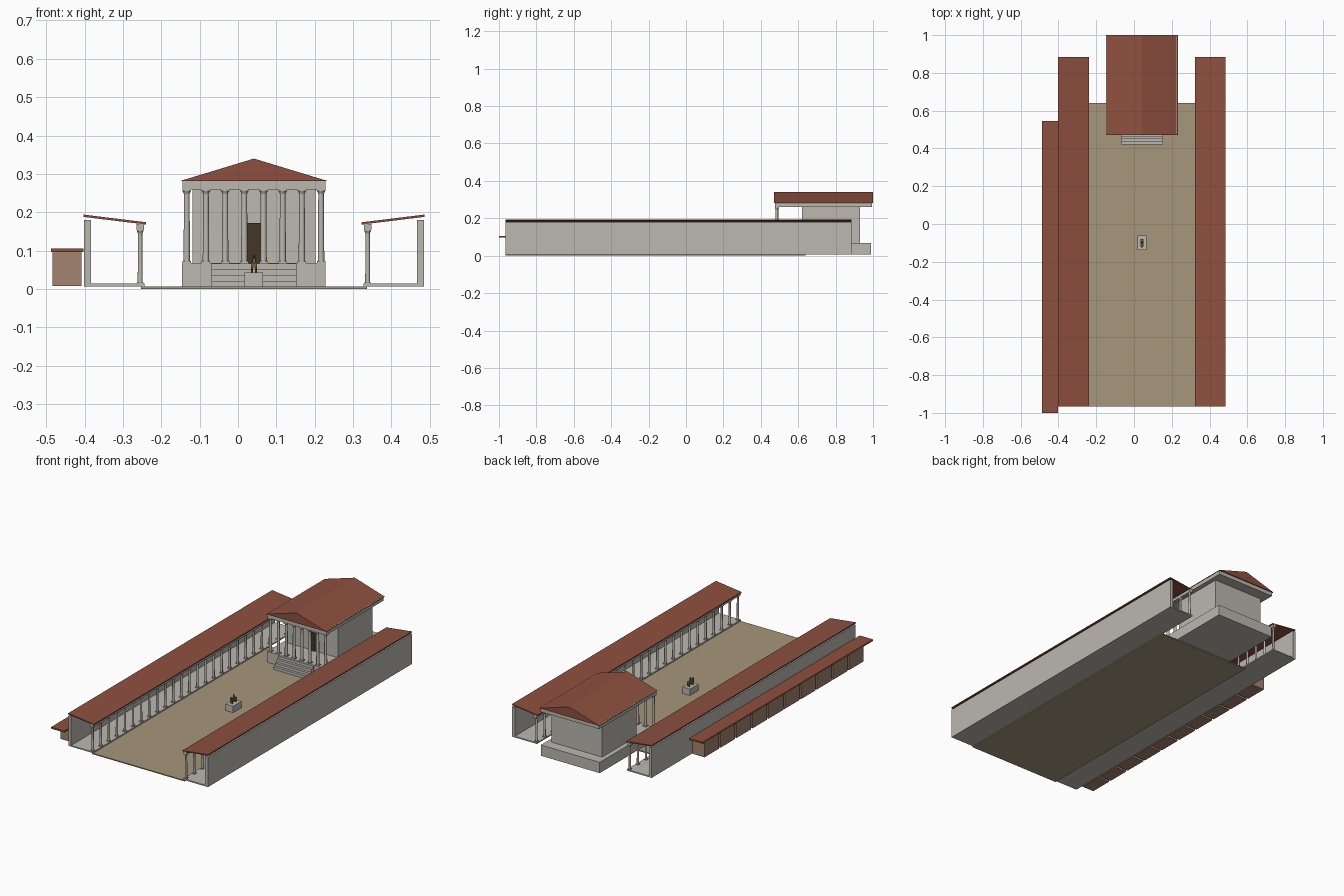
import bpy, bmesh, math
from mathutils import Matrix, Vector

if "Cube" in bpy.data.objects:
    bpy.data.objects.remove(bpy.data.objects["Cube"])

CX = 0.0415  # axis of symmetry of the square and temple


def material(name, rgb):
    m = bpy.data.materials.new(name)
    m.diffuse_color = (*rgb, 1)
    m.use_nodes = True
    m.node_tree.nodes["Principled BSDF"].inputs["Base Color"].default_value = m.diffuse_color
    return m


STONE = material("pale_stone", (0.50, 0.48, 0.43))
TILE = material("roof_tile", (0.27, 0.08, 0.05))
SAND = material("sand_paving", (0.38, 0.31, 0.20))
BRICK = material("shop_brick", (0.36, 0.23, 0.16))
DARK = material("dark_wood", (0.06, 0.035, 0.02))
BRONZE = material("bronze", (0.16, 0.12, 0.05))


def box(bm, x0, x1, y0, y1, z0, z1):
    mat = Matrix.Translation(((x0 + x1) / 2, (y0 + y1) / 2, (z0 + z1) / 2)) \
        @ Matrix.Diagonal((x1 - x0, y1 - y0, z1 - z0, 1))
    bmesh.ops.create_cube(bm, size=1, matrix=mat)


def cone(bm, x, y, z0, z1, r0, r1, sides=12):
    bmesh.ops.create_cone(bm, cap_ends=True, segments=sides, radius1=r0, radius2=r1,
                          depth=z1 - z0, matrix=Matrix.Translation((x, y, (z0 + z1) / 2)))


def column(bm, x, y, z0, z1, r):
    h = r * 1.4
    box(bm, x - r * 1.3, x + r * 1.3, y - r * 1.3, y + r * 1.3, z0, z0 + h * .4)   # plinth
    cone(bm, x, y, z0 + h * .4, z1 - h, r, r * .85)                                # shaft
    cone(bm, x, y, z1 - h, z1 - h * .35, r * .85, r * 1.3)                         # capital
    box(bm, x - r * 1.35, x + r * 1.35, y - r * 1.35, y + r * 1.35, z1 - h * .35, z1)


def extrude_profile(bm, pts, y0, y1):
    # closed x-z profile swept along y
    face = bm.faces.new([bm.verts.new((x, y0, z)) for x, z in pts])
    out = bmesh.ops.extrude_face_region(bm, geom=[face])
    bmesh.ops.translate(bm, vec=(0, y1 - y0, 0),
                        verts=[v for v in out["geom"] if isinstance(v, bmesh.types.BMVert)])


def finish(name, bm, mat, smooth=False):
    bmesh.ops.recalc_face_normals(bm, faces=bm.faces)
    me = bpy.data.meshes.new(name)
    bm.to_mesh(me)
    bm.free()
    me.materials.append(mat)
    ob = bpy.data.objects.new(name, me)
    bpy.context.collection.objects.link(ob)
    if smooth:
        bpy.ops.object.select_all(action='DESELECT')
        ob.select_set(True)
        bpy.context.view_layer.objects.active = ob
        bpy.ops.object.shade_smooth_by_angle(angle=math.radians(35))
    return ob


def boxes(name, mat, *dims):
    bm = bmesh.new()
    for d in dims:
        box(bm, *d)
    return finish(name, bm, mat)


# paved square
boxes("square_paving", SAND, (-0.253, 0.336, -0.965, 0.64, 0, 0.006))

# two mirrored porticoes: s = 1 right, -1 left
Y0, Y1 = -0.965, 0.885
for s, side in ((-1, "left"), (1, "right")):
    def span(a, b):
        return sorted((CX + s * a, CX + s * b))
    boxes(side + "_portico_wall", STONE, (*span(0.425, 0.443), Y0, Y1, 0.008, 0.18))
    boxes(side + "_portico_floor", STONE, (*span(0.285, 0.443), Y0, Y1, 0.007, 0.014))
    boxes(side + "_portico_beam", STONE, (*span(0.287, 0.306), Y0, Y1, 0.154, 0.170))
    bm = bmesh.new()
    n = 26
    for i in range(n):
        column(bm, CX + s * 0.2965, Y0 + 0.012 + i * (Y1 - Y0 - 0.024) / (n - 1),
               0.014, 0.154, 0.0065)
    finish(side + "_portico_columns", bm, STONE, True)
    bm = bmesh.new()
    extrude_profile(bm, [(CX + s * a, z) for a, z in
                         ((0.281, 0.168), (0.444, 0.188), (0.444, 0.194), (0.281, 0.174))], Y0, Y1)
    finish(side + "_portico_roof", bm, TILE)

# row of shops behind the left portico
pitch = 0.1455
boxes("shops", BRICK, *[(-0.483, -0.408, -0.92 + i * pitch, -0.92 + i * pitch + 0.132, 0.008, 0.097)
                        for i in range(10)])
boxes("shop_roof", TILE, (-0.487, -0.403, -1.0, 0.545, 0.096, 0.105))

# temple podium and front steps
boxes("temple_podium", STONE, (CX - 0.187, CX + 0.187, 0.473, 0.99, 0.006, 0.068))
boxes("temple_steps", STONE, *[(CX - 0.111, CX + 0.111, 0.42 + i * 0.0145, 0.48, 0.006,
                                0.006 + (i + 1) * 0.0152) for i in range(4)])

# temple hall and door
boxes("temple_hall", STONE, (CX - 0.160, CX + 0.160, 0.62, 0.93, 0.068, 0.262))
boxes("temple_door", DARK, (CX - 0.017, CX + 0.017, 0.614, 0.622, 0.068, 0.172))

# front colonnade
bm = bmesh.new()
for i in range(8):
    column(bm, CX + (i - 3.5) * 0.05, 0.486, 0.068, 0.260, 0.0085)
finish("temple_columns", bm, STONE, True)

# entablature and gable roof
boxes("temple_entablature", STONE, (CX - 0.186, CX + 0.186, 0.476, 0.994, 0.260, 0.284))
bm = bmesh.new()
extrude_profile(bm, [(CX - 0.191, 0.282), (CX + 0.191, 0.282), (CX, 0.340)], 0.47, 1.0)
finish("temple_roof", bm, TILE)

# rider statue on a pedestal
boxes("statue_pedestal", STONE, (CX - 0.024, CX + 0.024, -0.138, -0.062, 0.006, 0.043))
bm = bmesh.new()
box(bm, CX - 0.008, CX + 0.008, -0.12, -0.08, 0.056, 0.070)           # horse body
for sx in (-1, 1):
    for y in (-0.116, -0.084):
        cone(bm, CX + sx * 0.005, y, 0.043, 0.058, 0.0025, 0.0025, 8)   # legs
box(bm, CX - 0.004, CX + 0.004, -0.124, -0.115, 0.066, 0.080)         # neck and head
cone(bm, CX, -0.098, 0.069, 0.084, 0.005, 0.004, 8)                   # rider
bmesh.ops.create_uvsphere(bm, u_segments=8, v_segments=6, radius=0.004,
                          matrix=Matrix.Translation((CX, -0.098, 0.087)))
finish("rider_statue", bm, BRONZE)
